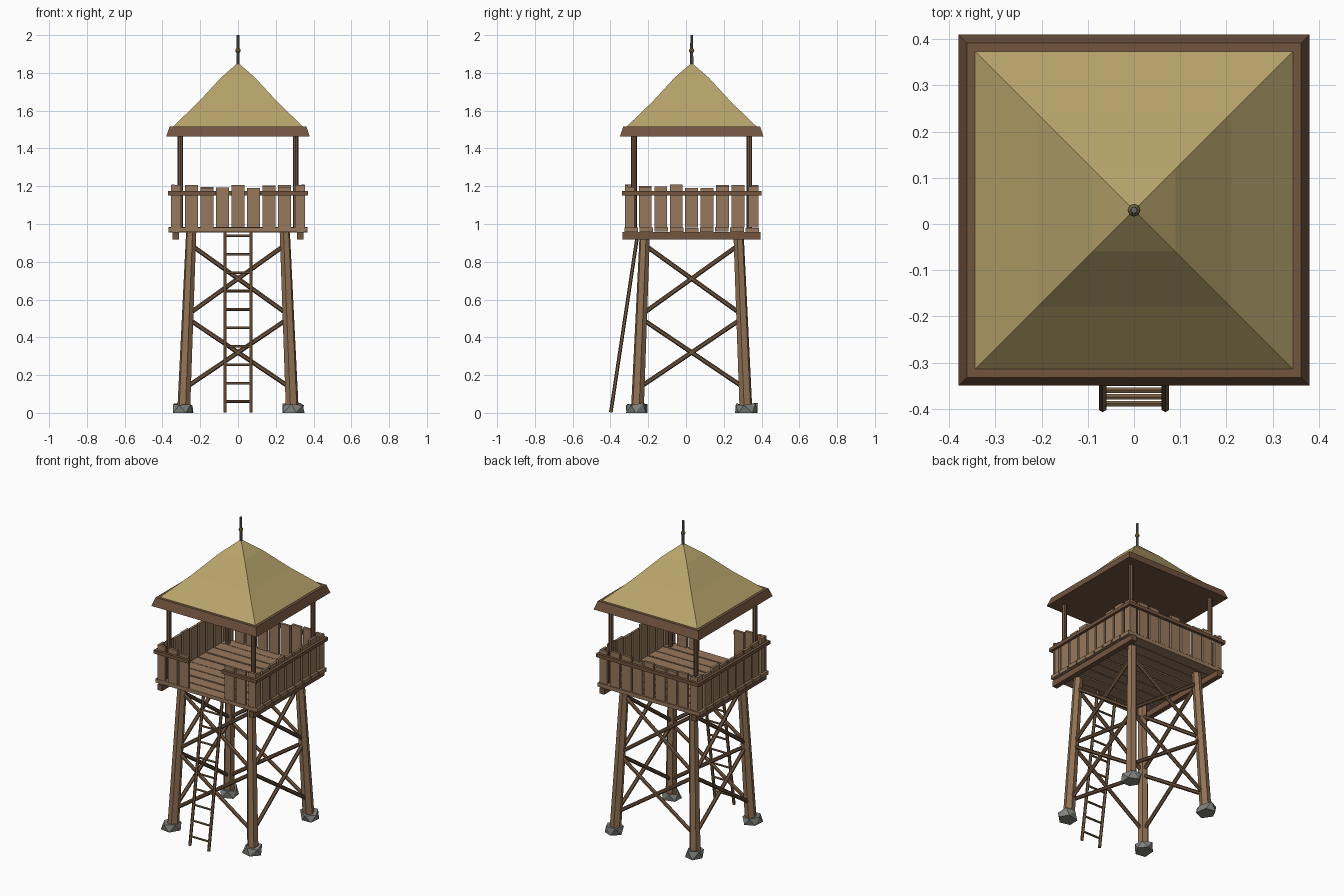
import bpy, bmesh, math, random
from mathutils import Vector, Matrix

if "Cube" in bpy.data.objects:
    bpy.data.objects.remove(bpy.data.objects["Cube"])

random.seed(4)
CY = 0.03  # tower centre in y


def material(name, r, g, b):
    m = bpy.data.materials.new(name)
    lin = [((c / 255 + 0.055) / 1.055) ** 2.4 for c in (r, g, b)]
    m.diffuse_color = (*lin, 1)
    m.use_nodes = True
    m.node_tree.nodes["Principled BSDF"].inputs["Base Color"].default_value = m.diffuse_color
    return m


LEG = material("leg wood", 146, 114, 85)
BOARD = material("board wood", 150, 120, 93)
DARK = material("dark wood", 114, 85, 64)
BRACE = material("brace wood", 112, 85, 62)
LADDER = material("ladder wood", 124, 97, 68)
THATCH = material("thatch", 184, 164, 108)
STONE = material("stone grey", 130, 130, 128)
METAL = material("iron grey", 105, 105, 105)
BRASS = material("old brass", 120, 102, 66)


def finish(name, bm, mat):
    bmesh.ops.recalc_face_normals(bm, faces=bm.faces)
    me = bpy.data.meshes.new(name)
    bm.to_mesh(me)
    bm.free()
    me.materials.append(mat)
    ob = bpy.data.objects.new(name, me)
    bpy.context.collection.objects.link(ob)
    return ob


def box(bm, centre, size):
    mat = Matrix.Translation(centre) @ Matrix.Diagonal((*size, 1))
    bmesh.ops.create_cube(bm, size=1, matrix=mat)


def rod(bm, a, b, r1, r2=None, sides=6):
    a, b = Vector(a), Vector(b)
    d = b - a
    mat = Matrix.Translation((a + b) / 2) @ d.to_track_quat('Z', 'Y').to_matrix().to_4x4()
    bmesh.ops.create_cone(bm, cap_ends=True, segments=sides, radius1=r1,
                          radius2=r1 if r2 is None else r2, depth=d.length, matrix=mat)


def loft(bm, rings):
    """Square rings of (half width, z), skinned in order."""
    loops = []
    for h, z in rings:
        loops.append([bm.verts.new((sx * h, CY + sy * h, z))
                      for sx, sy in ((-1, -1), (1, -1), (1, 1), (-1, 1))])
    for lo, hi in zip(loops, loops[1:]):
        for i in range(4):
            j = (i + 1) % 4
            bm.faces.new((lo[i], lo[j], hi[j], hi[i]))
    return loops


CORNERS = [(-1, -1), (1, -1), (1, 1), (-1, 1)]


def leg_at(corner, z):
    h = 0.288 - 0.042 * z
    return Vector((corner[0] * h, CY + corner[1] * h, z))


# Legs leaning inwards
bm = bmesh.new()
for c in CORNERS:
    rod(bm, leg_at(c, 0.02), leg_at(c, 0.955), 0.035, 0.028)
finish("legs", bm, LEG)

# Irregular footing stones
bm = bmesh.new()
for cx, cy in CORNERS:
    mat = Matrix.Translation((cx * 0.293, CY + cy * 0.293, 0.02)) @ Matrix.Rotation(random.uniform(0, 3), 4, 'Z')
    new = bmesh.ops.create_icosphere(bm, subdivisions=1, radius=0.064, matrix=mat)["verts"]
    for v in new:
        v.co += Vector([random.uniform(-0.008, 0.008) for _ in range(3)])
        v.co.z = max(0.0, min(v.co.z, random.uniform(0.038, 0.054)))
bmesh.ops.remove_doubles(bm, verts=bm.verts, dist=0.001)
finish("footing_stones", bm, STONE)

# Two crossed pairs of braces on each side
bm = bmesh.new()
for i in range(4):
    a, b = CORNERS[i], CORNERS[(i + 1) % 4]
    for lo, hi in ((0.13, 0.50), (0.52, 0.89)):
        rod(bm, leg_at(a, lo), leg_at(b, hi), 0.012)
        rod(bm, leg_at(b, lo), leg_at(a, hi), 0.012)
finish("cross_braces", bm, BRACE)

# Ladder leaning on the front
bm = bmesh.new()


def ladder_y(z):
    return -0.398 + 0.15 * z


for s in (-1, 1):
    rod(bm, (s * 0.068, ladder_y(0), 0.003), (s * 0.068, ladder_y(0.955), 0.955), 0.0095)
for i in range(10):
    z = 0.06 + i * 0.0975
    rod(bm, (-0.068, ladder_y(z), z), (0.068, ladder_y(z), z), 0.007)
finish("ladder", bm, LADDER)

# Joists under the deck
bm = bmesh.new()
for s in (-1, 1):
    box(bm, (s * 0.33, CY, 0.938), (0.034, 0.73, 0.038))
finish("deck_joists", bm, DARK)

# Deck planks running side to side
bm = bmesh.new()
n = 9
pitch = 0.72 / n
for i in range(n):
    y = CY - 0.36 + (i + 0.5) * pitch
    z = 0.97 + random.uniform(-0.003, 0.003)
    box(bm, (0, y, z), (0.735, pitch - 0.008, 0.024))
finish("deck_planks", bm, BOARD)

# Parapet boards and rails, with an entrance gap in the front
boards, rails = bmesh.new(), bmesh.new()
for side in range(4):
    turn = Matrix.Translation((0, CY, 0)) @ Matrix.Rotation(side * math.pi / 2, 4, 'Z')
    tmp, tmp_rail = bmesh.new(), bmesh.new()
    for i in range(9):
        if side == 0 and 3 <= i <= 5:
            continue
        x = (i - 4) * 0.082
        w = 0.052 if i in (0, 8) else 0.068
        top = random.uniform(1.188, 1.21)
        box(tmp, (x, -0.345, (0.982 + top) / 2), (w, 0.016, top - 0.982))
    spans = [(-0.37, -0.118), (0.118, 0.37)] if side == 0 else [(-0.37, 0.37)]
    for x0, x1 in spans:
        box(tmp_rail, ((x0 + x1) / 2, -0.361, 1.163), (x1 - x0, 0.018, 0.022))
    for src, dst in ((tmp, boards), (tmp_rail, rails)):
        src.transform(turn)
        me = bpy.data.meshes.new("part")
        src.to_mesh(me)
        src.free()
        dst.from_mesh(me)
        bpy.data.meshes.remove(me)
finish("parapet_boards", boards, BOARD)
finish("parapet_rails", rails, DARK)

# Posts carrying the roof
bm = bmesh.new()
for cx, cy in CORNERS:
    p = (cx * 0.305, CY + cy * 0.305)
    rod(bm, (*p, 0.975), (*p, 1.48), 0.015, sides=8)
finish("roof_posts", bm, DARK)

# Flared eave boards with closed ceiling
bm = bmesh.new()
rings = loft(bm, [(0.38, 1.463), (0.362, 1.516), (0.335, 1.516)])
bm.faces.new(rings[0])
finish("eaves", bm, DARK)

# Thatched pyramid roof with a soft bend
bm = bmesh.new()
rings = loft(bm, [(0.348, 1.512), (0.21, 1.645), (0.09, 1.775), (0.004, 1.85)])
bm.faces.new(rings[0])
bm.faces.new(rings[-1])
finish("thatched_roof", bm, THATCH)

# Finial rod and knob
bm = bmesh.new()
rod(bm, (0, CY, 1.835), (0, CY, 2.0), 0.009, 0.007, sides=8)
finish("finial_rod", bm, METAL)
bm = bmesh.new()
bmesh.ops.create_uvsphere(bm, u_segments=8, v_segments=6, radius=0.014,
                          matrix=Matrix.Translation((0, CY, 1.918)))
finish("finial_knob", bm, BRASS)
